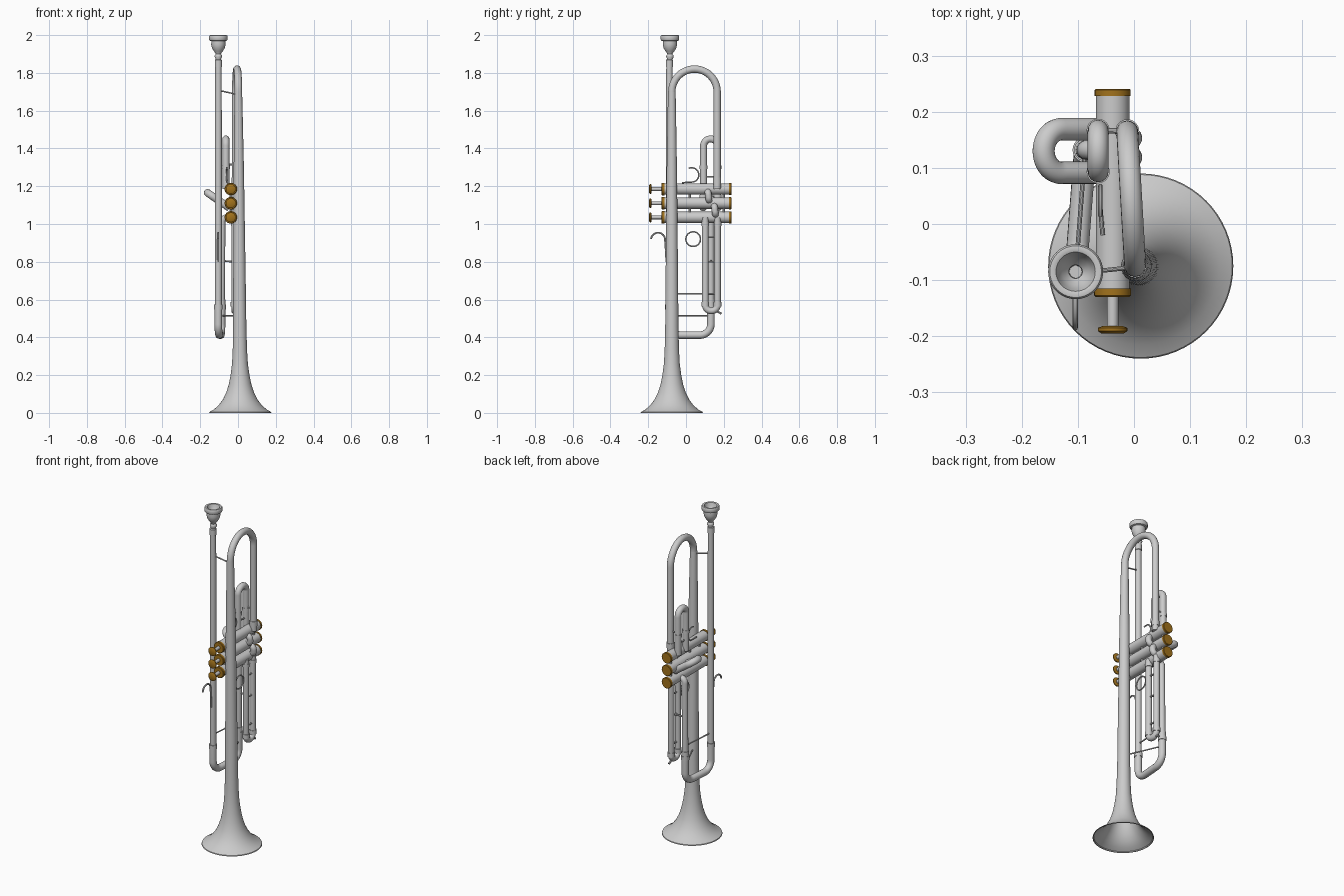
import bpy, bmesh, math
from mathutils import Vector, Matrix

if "Cube" in bpy.data.objects:
    bpy.data.objects.remove(bpy.data.objects["Cube"])

brass = bpy.data.materials.new("dark_brass")
brass.diffuse_color = (0.36, 0.17, 0.012, 1)
brass.use_nodes = True
brass.node_tree.nodes["Principled BSDF"].inputs["Base Color"].default_value = brass.diffuse_color


def finish(ob, mat=None):
    if mat:
        ob.data.materials.append(mat)
    bpy.ops.object.select_all(action='DESELECT')
    ob.select_set(True)
    bpy.context.view_layer.objects.active = ob
    bpy.ops.object.shade_smooth_by_angle(angle=math.radians(35))
    return ob


def lathe(name, profile, loc, along_y=False, segs=32, mat=None, lean=0.0):
    """Spin (radius, height) pairs around z, or around y if along_y."""
    bm = bmesh.new()
    vs = [bm.verts.new((r, 0, h)) for r, h in profile]
    es = [bm.edges.new(p) for p in zip(vs, vs[1:])]
    bmesh.ops.spin(bm, geom=vs + es, cent=(0, 0, 0), axis=(0, 0, 1),
                   angle=math.tau, steps=segs, use_duplicate=False)
    bmesh.ops.remove_doubles(bm, verts=bm.verts, dist=1e-5)
    bmesh.ops.recalc_face_normals(bm, faces=bm.faces)
    for v in bm.verts:
        v.co.x += lean * v.co.z
    if along_y:
        bm.transform(Matrix.Rotation(-math.pi / 2, 4, 'X'))
    me = bpy.data.meshes.new(name)
    bm.to_mesh(me)
    bm.free()
    ob = bpy.data.objects.new(name, me)
    ob.location = loc
    bpy.context.collection.objects.link(ob)
    return finish(ob, mat)


def fillet(pts, r, n=12):
    """Round the inner corners of a polyline with radius r."""
    pts = [Vector(p) for p in pts]
    out = [pts[0]]
    for a, b, c in zip(pts, pts[1:], pts[2:]):
        d1, d2 = (a - b).normalized(), (c - b).normalized()
        ang = d1.angle(d2)
        t = r / math.tan(ang / 2)
        cen = b + (d1 + d2).normalized() * r / math.sin(ang / 2)
        v1, v2 = b + d1 * t - cen, b + d2 * t - cen
        w = math.pi - ang
        for i in range(n + 1):
            k = i / n
            p = cen + (v1 * math.sin((1 - k) * w) + v2 * math.sin(k * w)) / math.sin(w)
            if (p - out[-1]).length > 1e-3:
                out.append(p)
    if (pts[-1] - out[-1]).length > 1e-3:
        out.append(pts[-1])
    return out


def tube(name, pts, radius, bend=0, cyclic=False, res=6, end_radius=None):
    if bend:
        pts = fillet(pts, bend)
    cu = bpy.data.curves.new(name, 'CURVE')
    cu.dimensions = '3D'
    cu.bevel_depth = radius
    cu.bevel_resolution = res
    cu.use_fill_caps = True
    sp = cu.splines.new('POLY')
    sp.points.add(len(pts) - 1)
    for i, p in enumerate(pts):
        sp.points[i].co = (*p, 1)
        if end_radius:
            sp.points[i].radius = 1 + (end_radius / radius - 1) * i / (len(pts) - 1)
    sp.use_cyclic_u = cyclic
    ob = bpy.data.objects.new(name, cu)
    bpy.context.collection.objects.link(ob)
    bpy.ops.object.select_all(action='DESELECT')
    ob.select_set(True)
    bpy.context.view_layer.objects.active = ob
    bpy.ops.object.convert(target='MESH')
    return finish(bpy.context.object)


def arc(x, y, z, r, a0, a1, n=24):
    """Points of an arc in the y-z plane, angles in degrees."""
    return [(x, y + r * math.cos(math.radians(a0 + (a1 - a0) * i / n)),
             z + r * math.sin(math.radians(a0 + (a1 - a0) * i / n))) for i in range(n + 1)]


def ferrule(name, x, y, z, r, h=0.02):
    lathe(name, [(0, -h / 2), (r, -h / 2), (r, h / 2), (0, h / 2)], (x, y, z), segs=24)


# Bell: outer flare and thin inner wall
outer = [(0.165, 0), (0.163, 0.005), (0.14, 0.018), (0.115, 0.04), (0.092, 0.07), (0.074, 0.107),
         (0.06, 0.15), (0.05, 0.2), (0.042, 0.26), (0.038, 0.33), (0.035, 0.45), (0.033, 0.7),
         (0.03, 1.0), (0.027, 1.3), (0.022, 1.6), (0.02, 1.7)]
inner = [(max(r - 0.005, 0.004), h) for r, h in outer[:12]]
lathe("bell", inner[::-1] + outer, (0.012, -0.075, 0), segs=64, lean=-0.006)

# Bell bow and the leg down into the first valve
tube("bell_bow", [(0.002, -0.075, 1.69), (0.002, -0.075, 1.82), (-0.012, 0.165, 1.82),
                  (-0.012, 0.165, 1.185)], 0.0195, bend=0.12, res=7)
ferrule("bow_ferrule", -0.012, 0.165, 1.23, 0.0215, 0.03)

# Mouthpiece with hollow cup
lathe("mouthpiece", [(0, 1.93), (0.011, 1.93), (0.012, 1.955), (0.024, 1.968), (0.031, 1.985),
                     (0.035, 1.998), (0.04, 2.0), (0.046, 1.999), (0.049, 1.994), (0.049, 1.976),
                     (0.046, 1.971), (0.037, 1.968), (0.038, 1.95), (0.034, 1.932), (0.024, 1.915),
                     (0.016, 1.905), (0.014, 1.899), (0.019, 1.892), (0.02, 1.885), (0.015, 1.875),
                     (0.013, 1.85), (0, 1.85)], (-0.104, -0.085, 0), segs=40)

# Leadpipe, tuning slide and return leg into the third valve
lead = (-0.104, -0.088)
lathe("leadpipe", [(0, 0.5), (0.018, 0.5), (0.018, 1.6), (0.0165, 1.83), (0.019, 1.832),
                   (0.019, 1.868), (0.015, 1.872), (0, 1.872)], (*lead, 0), segs=28)
tube("tuning_slide", [(*lead, 0.56), (*lead, 0.412), (-0.087, 0.132, 0.412), (-0.087, 0.132, 0.6)],
     0.02, bend=0.058)
tube("return_leg", [(-0.087, 0.132, 0.58), (-0.084, 0.132, 1.03), (-0.045, 0.132, 1.035)],
     0.0175, bend=0.025)
for x, y in (lead, (-0.087, 0.132)):
    ferrule("tuning_ferrule", x, y, 0.56, 0.0225, 0.025)

# Three valves lying along y
VX = -0.038
for i, z in enumerate((1.185, 1.11, 1.035)):
    lathe(f"valve_casing_{i+1}", [(0, -0.118), (0.03, -0.118), (0.03, 0.232), (0, 0.232)],
          (VX, 0, z), True)
    lathe(f"valve_bottom_cap_{i+1}", [(0, 0.228), (0.032, 0.228), (0.032, 0.239), (0.03, 0.241),
                                      (0, 0.241)], (VX, 0, z), True, mat=brass)
    lathe(f"valve_top_cap_{i+1}", [(0, -0.13), (0.03, -0.13), (0.033, -0.127), (0.033, -0.115),
                                   (0, -0.115)], (VX, 0, z), True, mat=brass)
    lathe(f"valve_stem_{i+1}", [(0, -0.186), (0.01, -0.186), (0.01, -0.128), (0, -0.128)],
          (VX, 0, z), True, segs=20)
    lathe(f"finger_button_{i+1}", [(0, -0.195), (0.02, -0.195), (0.026, -0.191), (0.026, -0.185),
                                   (0.018, -0.182), (0, -0.182)], (VX, 0, z), True, mat=brass)

# Knuckles and webs joining the valves
for i, (y, z) in enumerate(((0.119, 1.1475), (0.153, 1.0725))):
    tube(f"valve_knuckle_{i+1}", [(-0.03, y - 0.003, z + 0.023), (-0.003, y - 0.003, z + 0.023),
                                  (-0.003, y + 0.003, z - 0.023), (-0.03, y + 0.003, z - 0.023)],
         0.0175, bend=0.018)
    for yy in (-0.07, 0.02, 0.2):
        tube("valve_web", [(VX, yy, z - 0.012), (VX, yy, z + 0.012)], 0.008, res=3)

# First valve slide, pointing up
FX = -0.064
tube("first_slide", [(FX, 0.093, 1.185), (FX, 0.093, 1.45), (FX, 0.167, 1.45), (FX, 0.167, 1.185)],
     0.0185, bend=0.0365)
for y in (0.093, 0.167):
    ferrule("first_slide_ferrule", FX, y, 1.3, 0.0205)
tube("first_slide_brace", [(FX, 0.093, 1.25), (FX, 0.167, 1.25)], 0.005, res=3)
tube("first_slide_bell_brace", [(FX, 0.167, 1.315), (-0.012, 0.165, 1.315)], 0.005, res=3)

# Second valve slide, jutting out sideways
tube("second_slide", [(-0.045, 0.091, 1.085), (-0.161, 0.091, 1.165), (-0.161, 0.169, 1.165),
                      (-0.045, 0.169, 1.085)], 0.02, bend=0.0388)

# Third valve slide, pointing down
TX = -0.018
tube("third_slide", [(TX, 0.102, 1.035), (TX, 0.102, 0.54), (TX, 0.167, 0.54), (TX, 0.167, 1.035)],
     0.0175, bend=0.0322)
for y in (0.102, 0.167):
    ferrule("third_slide_ferrule", TX, y, 0.575, 0.0205, 0.025)
    ferrule("third_slide_collar", TX, y, 1.0, 0.02, 0.02)
tube("third_slide_stop", [(TX, 0.16, 0.54), (TX, 0.188, 0.525)], 0.006, res=3)
for z in (0.63, 0.8, 0.93):
    tube("third_slide_brace", [(TX, 0.102, z), (TX, 0.167, z)], 0.005, res=3)
tube("return_leg_brace", [(-0.086, 0.132, 0.805), (TX, 0.132, 0.8)], 0.005, res=3)

# Finger ring and hooks
tube("finger_ring", arc(TX, 0.038, 0.92, 0.039, 0, 345, 23), 0.004, cyclic=True, res=3)
tube("little_finger_hook", arc(-0.105, -0.148, 0.917, 0.037, 175, 0)
     + [(-0.105, -0.107, 0.86), (-0.105, -0.104, 0.8)], 0.005, res=3)
tube("thumb_hook", arc(-0.06, 0.03, 1.26, 0.038, 115, -90) + [(-0.056, -0.02, 1.219)], 0.004, res=3)

# Long braces
tube("upper_brace", [(-0.104, -0.088, 1.708), (0.0, -0.077, 1.685)], 0.004, res=3)
tube("slide_brace", [(*lead, 0.63), (-0.087, 0.132, 0.63)], 0.004, res=3)
tube("bell_brace", [(-0.088, 0.132, 0.515), (0.0, -0.07, 0.515)], 0.004, res=3)
